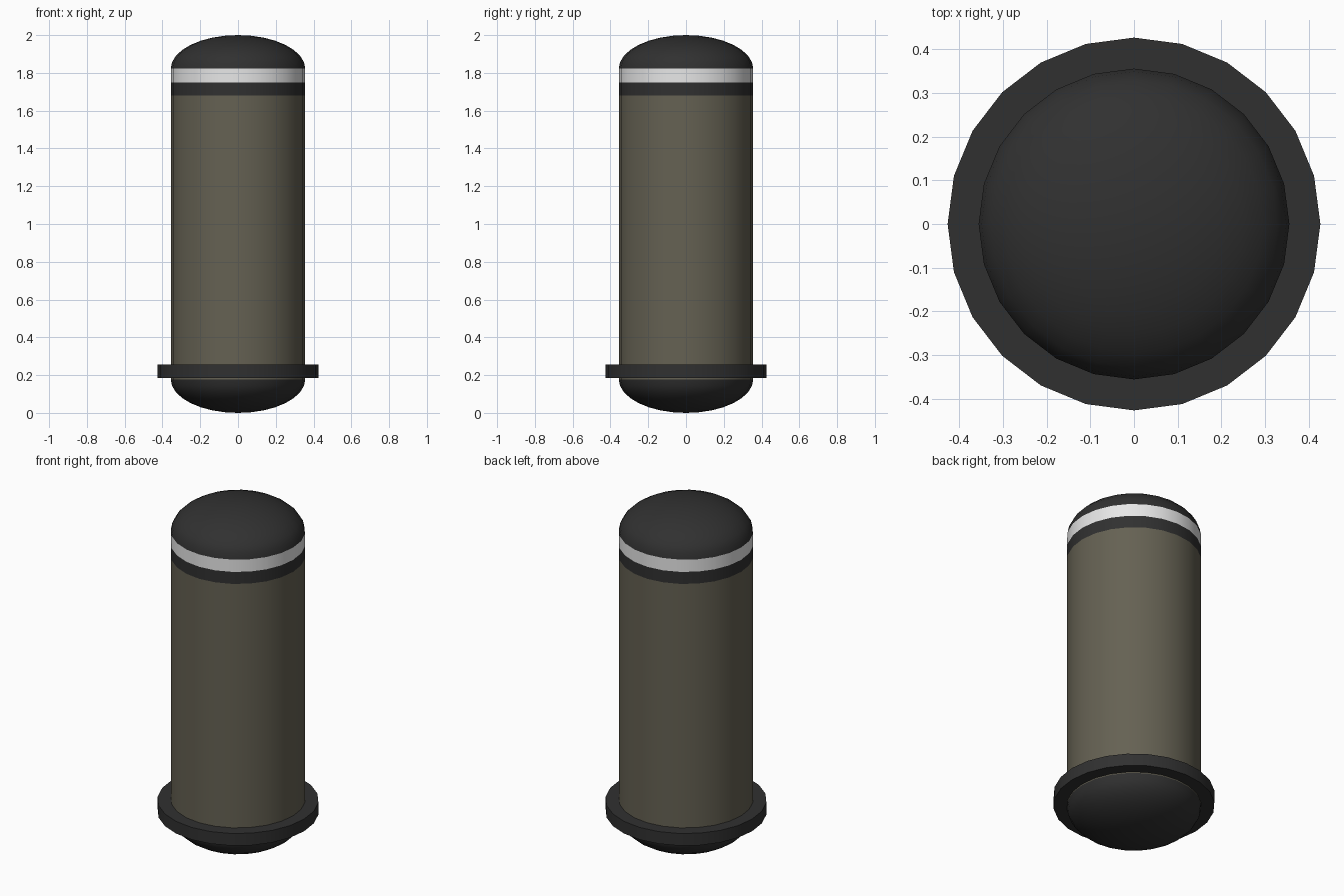
import bpy, bmesh, math

if "Cube" in bpy.data.objects:
    bpy.data.objects.remove(bpy.data.objects["Cube"])

SIDES = 24
R = 0.356          # body radius
DOME = 0.178       # dome height


def material(name, rgb):
    m = bpy.data.materials.new(name)
    m.diffuse_color = (*rgb, 1)
    m.use_nodes = True
    m.node_tree.nodes["Principled BSDF"].inputs["Base Color"].default_value = m.diffuse_color
    return m


olive = material("olive_grey", (0.13, 0.12, 0.086))
dark = material("charcoal", (0.03, 0.03, 0.03))
white = material("off_white", (0.8, 0.8, 0.8))


def lathe(name, profile, mat, closed=False):
    """Spin (radius, z) points, listed bottom to top on the outside, round z."""
    bm = bmesh.new()
    rings = []
    for r, z in profile:
        if r < 1e-6:
            rings.append([bm.verts.new((0, 0, z))] * SIDES)
        else:
            rings.append([bm.verts.new((r * math.cos(i * math.tau / SIDES),
                                        r * math.sin(i * math.tau / SIDES), z))
                          for i in range(SIDES)])
    pairs = list(zip(rings, rings[1:] + rings[:1]))
    for a, b in pairs if closed else pairs[:-1]:
        for i in range(SIDES):
            j = (i + 1) % SIDES
            quad = dict.fromkeys((a[i], a[j], b[j], b[i]))  # drops pole duplicates
            bm.faces.new(list(quad))
    mesh = bpy.data.meshes.new(name)
    bm.to_mesh(mesh)
    bm.free()
    mesh.materials.append(mat)
    ob = bpy.data.objects.new(name, mesh)
    bpy.context.collection.objects.link(ob)
    bpy.ops.object.select_all(action='DESELECT')
    ob.select_set(True)
    bpy.context.view_layer.objects.active = ob
    bpy.ops.object.shade_smooth_by_angle(angle=math.radians(35))
    return ob


# Domed ends: quarter ellipses
arc = [(R * math.cos(t), DOME * math.sin(t))
       for t in (k * math.pi / 16 for k in range(9))]
lathe("bottom_dome", [(r, DOME - h) for r, h in reversed(arc)], dark)
lathe("top_dome", [(r, 2 - DOME + h) for r, h in arc], dark)

# Straight shell: body and the two bands near the top
for name, z0, z1, mat in (("body", DOME, 1.68, olive),
                          ("dark_band", 1.68, 1.75, dark),
                          ("white_band", 1.75, 2 - DOME, white)):
    lathe(name, [(R, z0), (R, z1)], mat)

# Collar around the foot of the body
lathe("collar", [(0.427, 0.184), (0.427, 0.255), (R, 0.255), (R, 0.184)], dark, closed=True)
